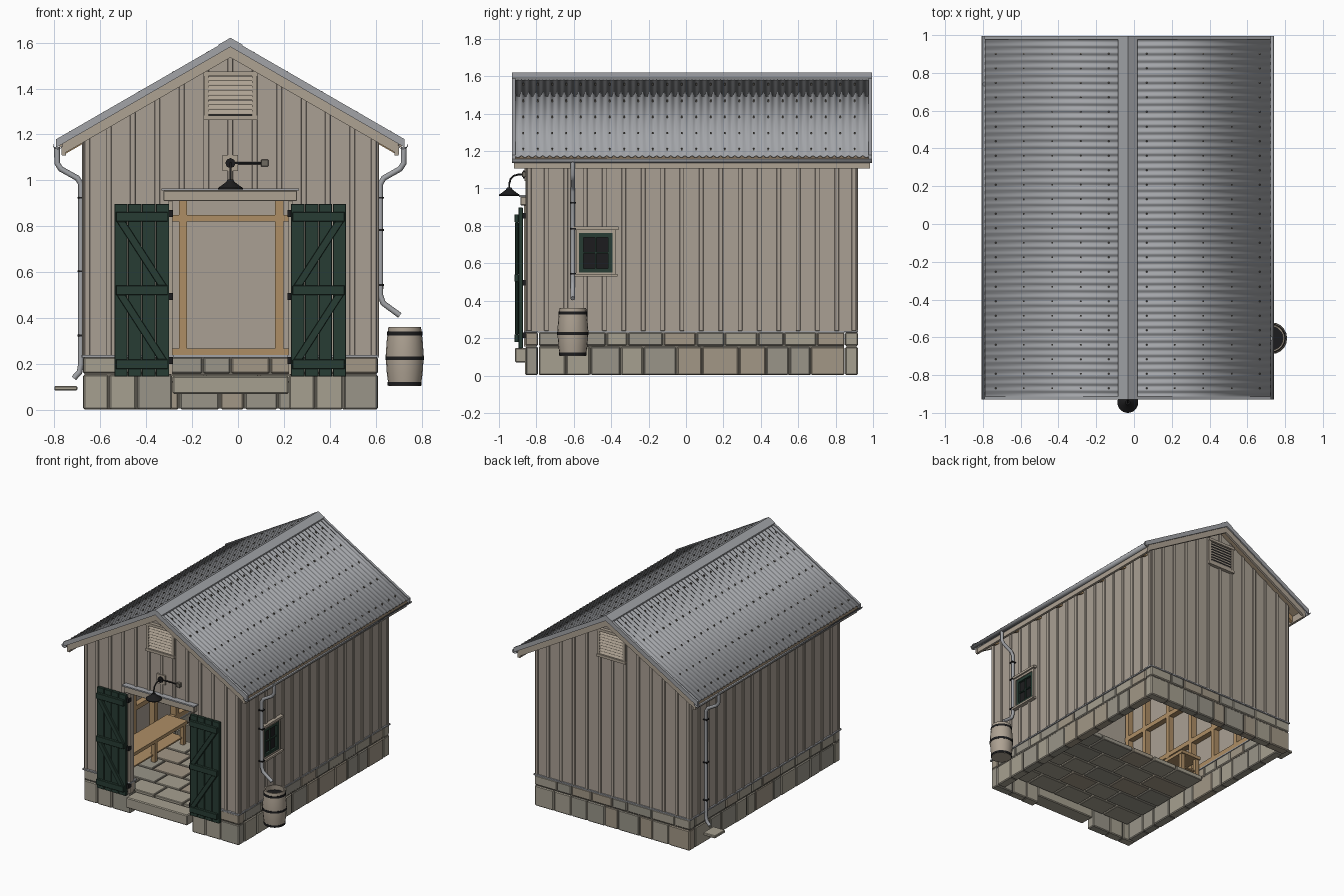
import bpy, bmesh, math, random
from mathutils import Vector

if "Cube" in bpy.data.objects:
    bpy.data.objects.remove(bpy.data.objects["Cube"])
random.seed(4)
CX, HW, Y0, Y1 = -0.033, 0.637, -0.85, 0.91      # wall centre, half width, front, back
R0, R1, EAVE, SL = -0.93, 0.995, 0.755, 0.577    # roof ends, half span, slope

def mat(name, r, g, b):
    m = bpy.data.materials.new(name)
    m.diffuse_color = (r, g, b, 1)
    m.use_nodes = True
    m.node_tree.nodes["Principled BSDF"].inputs["Base Color"].default_value = m.diffuse_color
    return m
WALL = mat("taupe", .40, .35, .295); TRIM = mat("trim", .42, .36, .29)
WOOD = mat("timber", .42, .27, .13); DECK = mat("decking", .38, .29, .2)
METAL = mat("zinc", .36, .37, .39); GREEN = mat("dark green", .02, .045, .033)
BLACK = mat("black", .012, .012, .013); MORTAR = mat("mortar", .16, .145, .12)
STONE = [mat("stone a", .38, .35, .28), mat("stone b", .32, .3, .25), mat("stone c", .36, .31, .24)]

def finish(name, bm, m, smooth=False):
    bmesh.ops.recalc_face_normals(bm, faces=bm.faces)
    me = bpy.data.meshes.new(name)
    bm.to_mesh(me)
    bm.free()
    me.materials.append(m)
    ob = bpy.data.objects.new(name, me)
    bpy.context.collection.objects.link(ob)
    if smooth:
        bpy.ops.object.select_all(action='DESELECT')
        ob.select_set(True)
        bpy.context.view_layer.objects.active = ob
        bpy.ops.object.shade_smooth_by_angle(angle=math.radians(40))
    return ob

def place(axis, p, a):
    return {'x': (a, p[0], p[1]), 'y': (p[0], a, p[1]), 'z': (p[0], p[1], a)}[axis]

def box(x0, x1, y0, y1, z0, z1):
    return ('z', [(x0, y0), (x1, y0), (x1, y1), (x0, y1)], z0, z1)

def part(name, m, prisms, bevel=0):
    bm = bmesh.new()
    for axis, pts, a, b in prisms:
        lo, hi = ([bm.verts.new(place(axis, p, t)) for p in pts] for t in (a, b))
        bm.faces.new(lo)
        bm.faces.new(hi)
        for i in range(len(pts)):
            j = (i + 1) % len(pts)
            bm.faces.new((lo[i], lo[j], hi[j], hi[i]))
    ob = finish(name, bm, m)
    if bevel:
        mod = ob.modifiers.new("bevel", 'BEVEL')
        mod.width, mod.segments = bevel, 1
    return ob

def sheet(name, m, rows, thick):
    bm = bmesh.new()
    vs = [[bm.verts.new(p) for p in r] for r in rows]
    for a, b in zip(vs, vs[1:]):
        for i in range(len(a) - 1):
            bm.faces.new((a[i], a[i+1], b[i+1], b[i]))
    finish(name, bm, m, True).modifiers.new("thickness", 'SOLIDIFY').thickness = thick

def lathe(name, m, cx, cy, prof, n=24):
    bm = bmesh.new()
    vs = [bm.verts.new((cx + r, cy, z)) for r, z in prof]
    es = [bm.edges.new(e) for e in zip(vs, vs[1:])]
    bmesh.ops.spin(bm, geom=vs + es, cent=(cx, cy, 0), axis=(0, 0, 1), angle=math.tau, steps=n)
    bmesh.ops.remove_doubles(bm, verts=bm.verts, dist=1e-4)
    finish(name, bm, m, True)

def pipe(name, m, pts, r):
    cu = bpy.data.curves.new(name, 'CURVE')
    cu.dimensions, cu.bevel_depth, cu.bevel_resolution, cu.use_fill_caps = '3D', r, 2, True
    s = cu.splines.new('POLY')
    s.points.add(len(pts) - 1)
    for p, c in zip(s.points, pts):
        p.co = (*c, 1)
    cu.materials.append(m)
    bpy.context.collection.objects.link(bpy.data.objects.new(name, cu))

def top(x, drop=0.0):
    return 1.615 - SL * abs(x - CX) - drop

def slope(s, x0, x1, d0, d1, ya, yb):
    a, b = CX + s * x0, CX + s * x1
    return ('y', [(a, top(a, d0)), (b, top(b, d0)), (b, top(b, d1)), (a, top(a, d1))], ya, yb)

# foundation: two courses of stones over a mortar core
DL, DR, XL, XR, FY0, FY1, T = -0.285, 0.22, -0.675, 0.61, -0.86, 0.92, 0.07
runs = [('x', XL, DL, FY0, FY0+T), ('x', DR, XR, FY0, FY0+T), ('x', XL, XR, FY1-T, FY1),
        ('y', FY0+T, FY1-T, XL, XL+T), ('y', FY0+T, FY1-T, XR-T, XR)]
stones, core, cap = [[], [], []], [], []
for ax, a, b, c, d in runs:
    def blk(p, q, r, s, z0, z1):
        return box(p, q, r, s, z0, z1) if ax == 'x' else box(r, s, p, q, z0, z1)
    core.append(blk(a+.006, b-.006, c+.008, d-.008, .006, .23))
    cap.append(blk(a-.004, b+.004, c-.006, d, .229, .239))
    for z0, z1, w in ((.003, .153, .15), (.159, .23, .17)):
        n = max(2, round((b - a) / w))
        cuts = [a] + [a + (b-a) * (i + random.uniform(-.25, .25)) / n for i in range(1, n)] + [b]
        for p, q in zip(cuts, cuts[1:]):
            o = random.uniform(0, .004)
            random.choice(stones).append(blk(p+.003, q-.003, c+o, d-o, z0, z1))
for i in range(3):
    part("foundation_stones_%d" % (i+1), STONE[i], stones[i], .006)
part("foundation_mortar", MORTAR, core)
part("foundation_cap_flashing", METAL, cap)
part("door_step", STONE[0], [box(DL, DR, -.915, -.80, .07, .148)], .006)

# stone floor in the front half
slabs = [[], [], []]
for r in range(5):
    ya = -.79 + r * .168
    cuts = [-.60] + [-.60 + .226 * k + (.11 if r % 2 else 0) + random.uniform(-.03, .03) for k in range(1, 5)] + [.535]
    for p, q in zip(cuts, cuts[1:]):
        random.choice(slabs).append(box(p+.005, q-.005, ya+.005, ya+.163, .12, .155))
for i in range(3):
    part("floor_slabs_%d" % (i+1), STONE[i], slabs[i], .004)

# gable walls: boards and battens under the roof line
P = HW / 6
def gable(x0, x1, z0, ya, yb):
    return ('y', [(x0, z0), (x1, z0), (x1, top(x1, .05)), (x0, top(x0, .05))], ya, yb)
for name, y, out, door in (("front", Y0, -1, True), ("back", Y1, 1, False)):
    joints = [CX + P * k for k in range(-6, 7)]
    edges = sorted(joints + ([DL, DR] if door else []))
    base = lambda x: .93 if door and DL < x < DR else .238
    part(name + "_wall_boards", WALL, [gable(p, q, base((p+q)/2), y, y - out*.022)
                                       for p, q in zip(edges, edges[1:])])
    xs = [min(max(x, CX-HW+.013), CX+HW-.013) for x in joints]
    part(name + "_wall_battens", WALL, [gable(x-.012, x+.012, base(x), y, y + out*.009) for x in xs], .002)
    # louvred gable vent
    fr = [box(x, x+.02, *sorted((y, y+out*.022)), 1.268, 1.468) for x in (-.148, .062)]
    fr += [box(-.15, .084, *sorted((y, y+out*.026)), z, z+.02) for z in (1.263, 1.455)]
    part(name + "_vent_frame", TRIM, fr)
    part(name + "_vent_back", BLACK, [box(-.13, .064, *sorted((y, y+out*.0105)), 1.28, 1.46)])
    part(name + "_vent_louvres", TRIM, [('x', [(y+out*.01, z+.016), (y+out*.021, z), (y+out*.021, z+.005),
         (y+out*.01, z+.021)], -.13, .064) for z in [1.286 + .021*i for i in range(8)]])

# side walls; the right one has a window opening
WA, WB, WZ0, WZ1 = -.575, -.39, .545, .765
ys = [Y0 + (Y1-Y0) * k / 17 for k in range(18)]
for name, s in (("left", -1), ("right", 1)):
    x, win = CX + s*HW, s > 0
    bds, bts = [], []
    edges = sorted(ys + ([WA, WB] if win else []))
    def col(p, q, xa, xb):
        spans = [(.238, WZ0), (WZ1, 1.195)] if win and WA <= (p+q)/2 <= WB else [(.238, 1.195)]
        return [box(*sorted((xa, xb)), p, q, *z) for z in spans]
    for p, q in zip(edges, edges[1:]):
        bds += col(p, q, x - s*.022, x)
    for y in ys:
        y = min(max(y, Y0+.012), Y1-.012)
        bts += col(y-.012, y+.012, x, x + s*.009)
    part(name + "_wall_boards", WALL, bds)
    part(name + "_wall_battens", WALL, bts, .002)

# window
X = CX + HW
def ring(xa, xb, a, b, c, d, w):
    return [box(xa, xb, a, a+w, c, d), box(xa, xb, b-w, b, c, d), box(xa, xb, a+w, b-w, c, c+w), box(xa, xb, a+w, b-w, d-w, d)]
part("window_trim", TRIM, ring(X-.02, X+.016, WA-.014, WB+.014, WZ0-.01, WZ1+.014, .016)
     + [box(X, X+.028, WA-.03, WB+.03, .779, .796), box(X, X+.03, WA-.02, WB+.025, .528, .543)])
part("window_sash", GREEN, ring(X-.02, X+.01, WA, WB, WZ0, WZ1, .026)
     + [box(X-.012, X+.004, -.487, -.478, WZ0, WZ1), box(X-.012, X+.004, WA, WB, .651, .66)])
part("window_glass", BLACK, [box(X-.012, X-.006, WA, WB, WZ0, WZ1)])

# interior timber frame
studs = []
for s in (-1, 1):
    a, b = sorted((CX + s*(HW-.022), CX + s*(HW-.065)))
    studs += [box(a, b, y-.018, y+.018, .24, 1.17) for y in (-.80, -.61, -.35, -.1, .15, .4, .65, .86)]
    studs += [box(a, b, Y0+.03, Y1-.03, z, z+.035) for z in (.238, .49, .82, 1.15)]
studs += [gable(x-.018, x+.018, .24, .845, .885) for x in (-.45, -.24, .18, .39)]
studs += [box(-.64, .575, .845, .885, z, z+.03) for z in (.238, .82, 1.15)]
part("wall_framing", WOOD, studs)
part("workbench", WOOD, [box(-.60, -.43, -.72, .02, .30, .325), box(-.59, -.45, -.70, 0, .2, .21)]
     + [box(x, x+.03, y, y+.03, .155, .3) for x in (-.595, -.465) for y in (-.71, -.36, -.02)])

# roof structure and corrugated sheets
S = (-1, 1)
part("roof_decking", DECK, [slope(s, 0, EAVE-.01, .022, .042, R0+.012, R1-.012) for s in S])
part("rafters", WOOD, [slope(s, 0, EAVE-.03, .042, .085, y-.012, y+.012)
                       for s in S for y in [-.79 + .235*k for k in range(8)]])
part("rake_boards", TRIM, [slope(s, 0, EAVE-.02, .03, .08, *y)
                           for s in S for y in ((R0+.01, R0+.028), (R1-.028, R1-.01))])
part("rake_flashing", METAL, [slope(s, 0, EAVE+.004, -.002, .034, *y)
                              for s in S for y in ((R0, R0+.018), (R1-.018, R1))])
part("ridge_cap", METAL, [slope(s, 0, .052, -.006, .004, R0, R1) for s in S])
part("fascia_boards", TRIM, [box(*sorted((CX + s*.715, CX + s*.733)), R0+.01, R1-.01, 1.108, 1.165) for s in S])
N = 300
for name, s in (("left", -1), ("right", 1)):
    rows = []
    for i in range(N + 1):
        y = R0 + .012 + (R1 - R0 - .024) * i / N
        h = .008 - .005 * math.cos(i * math.tau / 6)
        rows.append([(CX + s*d, y, top(CX + s*d, h)) for d in (.005, EAVE)])
    sheet(name + "_roof_sheet", METAL, rows, .003)
    # half round gutter below each eave
    gx = CX + s * .752
    sheet(name + "_gutter", METAL, [[(gx + .022*math.cos(t), y, 1.157 + .022*math.sin(t))
          for t in [math.pi + math.pi*k/8 for k in range(9)]] for y in (R0, R1)], .003)
part("roof_screws", MORTAR, [slope(s, d-.004, d+.004, -.003, .005, y-.004, y+.004) for s in S
     for d in (.1, .25, .4, .55, .7) for y in [R0+.06 + .077*k for k in range(24)]])

# downspouts, straps and splash block
def spout(name, y, pts, zs):
    pipe(name, METAL, [(x, y, z) for x, z in pts], .0125)
    x = pts[4][0]
    part(name + "_straps", BLACK, [box(x-.016, x+.016, y-.016, y+.016, z, z+.008) for z in zs])
spout("right_downspout", -.605, [(.722, 1.145), (.722, 1.075), (.706, 1.05), (.635, 1.01), (.62, .985),
      (.62, .5), (.632, .465), (.705, .412)], (.54, .78, .92))
spout("left_downspout", .74, [(-.788, 1.145), (-.788, 1.075), (-.772, 1.05), (-.70, 1.01), (-.684, .985),
      (-.684, .2), (-.69, .165), (-.715, .138)], (.32, .6, .92))
part("splash_block", STONE[0], [box(-.80, -.70, .68, .80, .085, .105)], .004)

# rain barrel
lathe("rain_barrel", TRIM, .726, -.605, [(0, .105), (.07, .105), (.078, .16), (.083, .235), (.078, .305),
      (.071, .362), (.063, .362), (.068, .32), (0, .32)], 20)
for i, (z, r) in enumerate(((.115, .074), (.225, .0845), (.333, .0765))):
    lathe("barrel_hoop_%d" % (i+1), BLACK, .726, -.605, [(r-.006, z-.008), (r, z-.008), (r, z+.008), (r-.006, z+.008)], 20)
lathe("barrel_water", BLACK, .726, -.605, [(0, .326), (.066, .326)], 20)

# door surround
part("door_jambs", TRIM, [box(x, x+.018, -.866, -.82, .155, .915) for x in (DL-.018, DR)])
part("door_header", TRIM, [box(-.325, .257, -.885, Y0, .91, .955)], .003)
part("door_header_flashing", METAL, [box(-.333, .265, -.893, Y0, .955, .965)])

# open braced doors folded back against the wall
for name, x0, x1, flip in (("left", -.54, -.298, False), ("right", .23, .472, True)):
    w = (x1 - x0) / 4
    part(name + "_door_boards", GREEN, [box(x0+w*i+.0015, x0+w*(i+1)-.0015, -.896, -.872, .145, .898) for i in range(4)], .002)
    rails = [box(x0+.008, x1-.008, -.916, -.896, z, z+.042) for z in (.178, .5, .82)]
    for za, zb in ((.22, .5), (.542, .82)):
        a, b = (x0+.012, x1-.05) if not flip else (x1-.012, x0+.05)
        d = .038 if not flip else -.038
        rails.append(('y', [(a, zb), (a+d, zb), (b+d, za), (b, za)], -.914, -.896))
    part(name + "_door_braces", GREEN, rails, .002)
    hx = x1 if not flip else x0
    part(name + "_door_hinges", BLACK, [box(hx-.014, hx+.014, -.885, -.852, z, z+.03) for z in (.2, .48, .84)])

# gooseneck lamp with conduit
lathe("lamp_shade", BLACK, CX, -.945, [(0, 1.004), (.012, 1.004), (.018, .993), (.055, .966), (.055, .961), (.016, .985), (0, .985)])
pipe("lamp_arm", BLACK, [(CX, y, z) for y, z in ((-.85, 1.075), (-.895, 1.075), (-.92, 1.068), (-.938, 1.05),
     (-.945, 1.025), (-.945, .99))], .005)
pipe("lamp_base", BLACK, [(CX, -.85, 1.075), (CX, -.872, 1.075)], .022)
part("lamp_mount_plate", TRIM, [box(CX-.034, CX+.034, -.863, Y0, 1.04, 1.11)])
pipe("lamp_conduit", BLACK, [(CX, -.862, 1.075), (.11, -.862, 1.075)], .005)
part("junction_box", MORTAR, [box(.10, .132, -.876, Y0, 1.06, 1.09)], .002)
